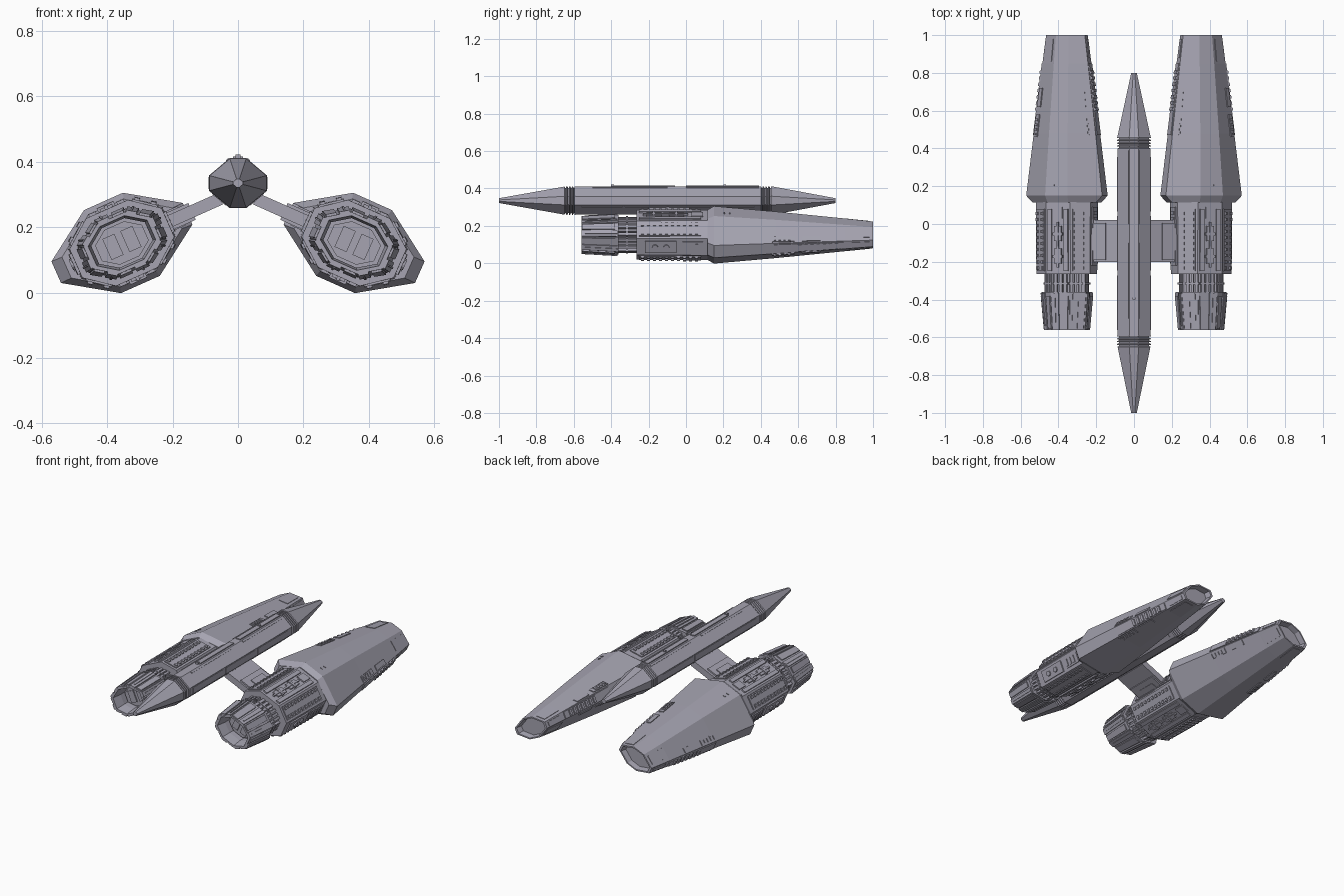
import bpy, bmesh, math
from mathutils import Matrix, Vector

cube = bpy.data.objects.get("Cube")
if cube:
    bpy.data.objects.remove(cube, do_unlink=True)

hull = bpy.data.materials.new("hull_grey")
hull.use_nodes = True
COLOUR = (0.38, 0.37, 0.44, 1)
hull.diffuse_color = COLOUR
hull.node_tree.nodes["Principled BSDF"].inputs["Base Color"].default_value = COLOUR


def frame(x, z, roll):
    """Local (u, y, v) space: u sideways, v up, rolled about the long axis."""
    return Matrix.Translation((x, 0, z)) @ Matrix.Rotation(math.radians(roll), 4, 'Y')


ENGINE = frame(0.355, 0.152, 24)
SPINE = frame(0, 0.335, 0)


def finish(name, bm, space, mirror):
    bmesh.ops.recalc_face_normals(bm, faces=bm.faces)
    bm.transform(space)
    mesh = bpy.data.meshes.new(name)
    bm.to_mesh(mesh)
    bm.free()
    mesh.materials.append(hull)
    ob = bpy.data.objects.new(name, mesh)
    bpy.context.collection.objects.link(ob)
    if mirror:
        mod = ob.modifiers.new("mirror", 'MIRROR')
        mod.use_mirror_merge = False
    return ob


def octagon(a, b, c, d):
    half = [(a, -b), (a, b), (c, d), (-c, d)]
    return half + [(-u, -v) for u, v in half]


def add_loft(bm, rings):
    """Skin a list of (y, outline) rings and cap both ends."""
    loops = [[bm.verts.new((u, y, v)) for u, v in pts] for y, pts in rings]
    n = len(loops[0])
    for p, q in zip(loops, loops[1:]):
        for i in range(n):
            j = (i + 1) % n
            bm.faces.new((p[i], p[j], q[j], q[i]))
    bm.faces.new(loops[0])
    bm.faces.new(loops[-1])


def loft(name, secs, space, mirror=True):
    bm = bmesh.new()
    add_loft(bm, [(s[0], octagon(*s[1:])) for s in secs])
    return finish(name, bm, space, mirror)


def scaled(sec, k, y=None):
    return (sec[0] if y is None else y,) + tuple(k * v for v in sec[1:])


def outline(secs, y):
    """Octagon of a lofted hull at station y."""
    for p, q in zip(secs, secs[1:]):
        if p[0] <= y <= q[0]:
            f = (y - p[0]) / (q[0] - p[0])
            return octagon(*[m + (n - m) * f for m, n in zip(p[1:], q[1:])])


def plates(name, secs, space, items, mirror=True):
    """Raised plates lying on hull faces: (face, t0, t1, y0, y1, height)."""
    bm = bmesh.new()
    for i, t0, t1, y0, y1, h in items:
        rings = []
        for y in (y0, y1):
            pts = outline(secs, y)
            p, q = Vector(pts[i]), Vector(pts[(i + 1) % 8])
            e = q - p
            out = Vector((e.y, -e.x)).normalized()
            lo, hi = p + e * t0, p + e * t1
            rings.append((y, [lo - out * 0.005, hi - out * 0.005, hi + out * h, lo + out * h]))
        add_loft(bm, rings)
    return finish(name, bm, space, mirror)


def row(face, t0, t1, start, stop, count, h, fill=0.5):
    """A row of evenly spaced plates along the hull."""
    step = (stop - start) / count
    return [(face, t0, t1, start + k * step, start + (k + fill) * step, h) for k in range(count)]


def slab(name, u0, u1, v0, v1, y0, y1):
    bm = bmesh.new()
    rect = [(u0, v0), (u1, v0), (u1, v1), (u0, v1)]
    add_loft(bm, [(y0, rect), (y1, rect)])
    return finish(name, bm, ENGINE, True)


# Central spindle with grooved collars and pointed ends
full = (0, 0.087, 0.023, 0.025, 0.075)
spindle = [scaled(full, 0.17, -1), scaled(full, 1, -0.65)]
for start in (-0.645, 0.405):
    if start > 0:
        spindle += [scaled(full, 1, -0.59), scaled(full, 1, 0.4)]
    for k in range(4):
        y = start + k * 0.015
        spindle += [scaled(full, 0.9, y), scaled(full, 0.9, y + 0.004),
                    scaled(full, 1.02, y + 0.005), scaled(full, 1.02, y + 0.01)]
spindle += [scaled(full, 1, 0.466), scaled(full, 0.17, 0.8)]
loft("spindle", spindle, SPINE, False)

# Spindle spine plates, side strips and collar bands
trim = [(2, 0.2, 0.8, -0.39, -0.06, 0.006), (2, 0.2, 0.8, 0, 0.39, 0.006),
        (2, 0.35, 0.65, -0.4, -0.385, 0.012), (2, 0.35, 0.65, 0.2, 0.215, 0.012)]
for f in (1, 3):
    t0, t1 = (0.84, 0.97) if f == 1 else (0.03, 0.16)
    trim += [(f, t0, t1, -0.5, -0.1, 0.004), (f, t0, t1, 0, 0.39, 0.004)]
for f in (0, 4):
    trim += row(f, 0.1, 0.9, -0.56, 0.38, 3, 0.003, 0.92)
for f in (5, 7):
    trim += row(f, 0.15, 0.85, -0.56, 0.38, 4, 0.003, 0.94)
plates("spindle_trim", spindle, SPINE, trim, False)

# Rear nacelle: flared front edge tapering to a recessed outlet
nacelle = [(0.115, 0.185, 0.035, 0.06, 0.12), (0.15, 0.22, 0.036, 0.065, 0.139),
           (0.48, 0.179, 0.03, 0.054, 0.112), (0.85, 0.132, 0.023, 0.042, 0.077),
           (1, 0.112, 0.019, 0.036, 0.062)]
end = nacelle[-1]
loft("nacelle", nacelle + [scaled(end, 0.88), scaled(end, 0.8, 0.965)], ENGINE)

# Nacelle panels and ribbed machinery along its edges
panels = []
for f in (0, 4):
    panels += [(f, 0.1, 0.9, 0.47, 0.85, 0.006)]
    panels += row(f, 0.15, 0.85, 0.6, 0.83, 7, 0.013)
    panels += [(f, 0.2, 0.8, 0.88, 0.98, 0.004)]
for f, flip in ((3, 1), (7, 0), (5, 0), (1, 1)):
    span = (0.72, 0.95) if f in (3, 7) else (0.05, 0.28)
    panels += [(f, *span, 0.46, 0.58, 0.005), (f, *span, 0.62, 0.72, 0.005)]
    panels += row(f, span[0] + 0.04, span[1] - 0.04, 0.47, 0.57, 4, 0.01)
    panels += [(f, 0.2, 0.8, 0.86, 0.98, 0.003)]
panels += row(2, 0.3, 0.4, 0.2, 0.26, 2, 0.004, 0.3)
plates("nacelle_panels", nacelle, ENGINE, panels)

# Engine body between nacelle and intake
body = [(-0.265, 0.154, 0.048, 0.07, 0.113), (0.125, 0.158, 0.05, 0.07, 0.115)]
loft("engine_body", body, ENGINE)

# Body machinery: toothed rows, cover panels and raised boxes
gear = []
for f in (1, 3, 5, 7):
    gear += [(f, 0.12, 0.88, -0.25, 0.08, 0.006)]
    gear += row(f, 0.18, 0.34, -0.24, 0.08, 10, 0.013)
    gear += row(f, 0.66, 0.82, -0.24, 0.08, 10, 0.013)
for f in (2, 6):
    gear += [(f, 0.08, 0.25, -0.25, 0.08, 0.008), (f, 0.75, 0.92, -0.25, 0.08, 0.008)]
    for y in (-0.21, -0.09):
        gear += [(f, 0.35, 0.65, y, y + 0.08, 0.008), (f, 0.3, 0.7, y + 0.03, y + 0.045, 0.014),
                 (f, 0.46, 0.54, y - 0.02, y + 0.1, 0.012)]
    gear += [(f, 0.32, 0.68, 0.03, 0.09, 0.007)]
for f in (0, 4):
    gear += [(f, 0.15, 0.85, -0.22, -0.05, 0.008), (f, 0.2, 0.8, -0.02, 0.09, 0.006)]
    gear += row(f, 0.3, 0.7, -0.01, 0.08, 3, 0.011)
plates("engine_machinery", body, ENGINE, gear)

# Round ports on the outer flank
bm = bmesh.new()
for y in (-0.165, -0.105):
    bmesh.ops.create_cone(bm, cap_ends=True, segments=12, radius1=0.018, radius2=0.015, depth=0.02,
                          matrix=Matrix.Translation((0.16, y, 0)) @ Matrix.Rotation(math.pi / 2, 4, 'Y'))
finish("flank_ports", bm, ENGINE, True)

# Ribbed neck
neck = [(-0.38, 0.103, 0.032, 0.042, 0.072), (-0.25, 0.103, 0.032, 0.042, 0.072)]
loft("engine_neck", neck, ENGINE)
ribs = []
for f in range(8):
    for k in range(3):
        ribs.append((f, 0.08 + k * 0.32, 0.28 + k * 0.32, -0.37, -0.26, 0.014))
    ribs.append((f, 0, 1, -0.32, -0.31, 0.018))
plates("neck_ribs", neck, ENGINE, ribs)

# Hollow intake cowl with petal plates
cowl = [(-0.56, 0.112, 0.037, 0.047, 0.083), (-0.36, 0.13, 0.042, 0.054, 0.092)]
lip = cowl[0]
loft("intake_cowl", [cowl[1], lip, scaled(lip, 0.88), scaled(lip, 0.8, -0.5),
                     scaled(lip, 0.8, -0.46)], ENGINE)
petals = []
for f in range(8):
    petals += [(f, 0.04, 0.44, -0.56, -0.365, 0.007), (f, 0.56, 0.96, -0.555, -0.38, 0.007),
               (f, 0.2, 0.27, -0.54, -0.365, 0.011)]
plates("intake_petals", cowl, ENGINE, petals)

# Intake floor: stepped octagon with two slanted vanes
loft("intake_floor", [scaled(lip, 0.7, -0.45), scaled(lip, 0.7, -0.475)], ENGINE)
for side, name in ((-1, "inner_vane"), (1, "outer_vane")):
    slab(name, side * 0.03 - 0.02, side * 0.03 + 0.02, -0.035, 0.035, -0.482, -0.46)

# Pylons joining the engines to the spindle
slab("pylon", -0.33, -0.13, -0.018, 0.02, -0.2, 0.02)
slab("pylon_flange", -0.235, -0.13, -0.027, 0.029, -0.19, 0.005)
slab("pylon_cover", -0.2, -0.14, -0.03, 0.034, -0.14, -0.03)
